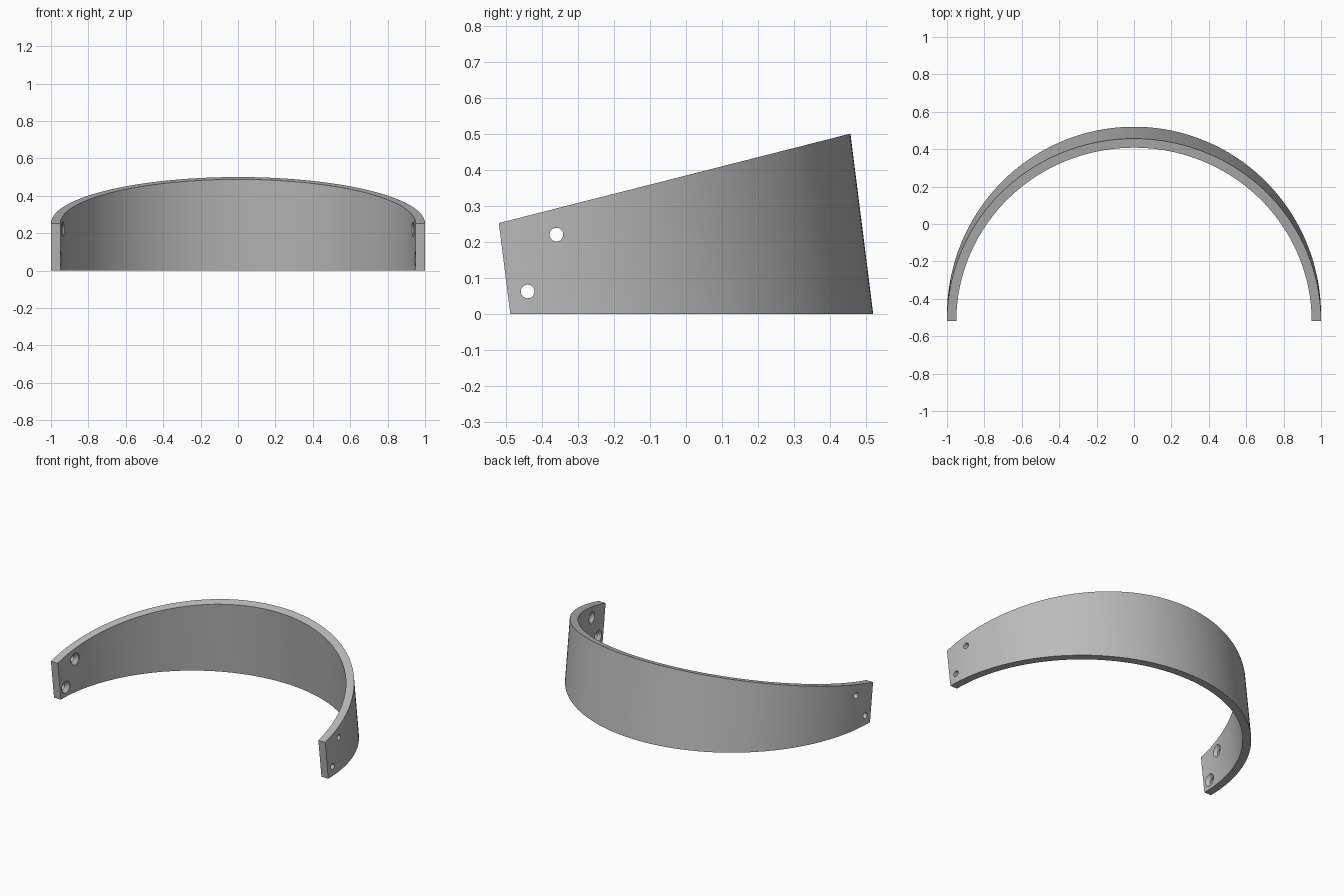
import bpy, bmesh, math
from mathutils import Matrix

if "Cube" in bpy.data.objects:
    bpy.data.objects.remove(bpy.data.objects["Cube"])

TILT = math.radians(7.2)
START_Y = -0.488
SLOPE = 0.2544
SEGMENTS = 128

grey = bpy.data.materials.new("plain grey")
grey.use_nodes = True
grey.diffuse_color = (0.5, 0.5, 0.5, 1)
grey.node_tree.nodes["Principled BSDF"].inputs["Base Color"].default_value = (0.5, 0.5, 0.5, 1)


def make_object(name, bm):
    bmesh.ops.recalc_face_normals(bm, faces=bm.faces)
    mesh = bpy.data.meshes.new(name)
    bm.to_mesh(mesh)
    bm.free()
    mesh.materials.append(grey)
    obj = bpy.data.objects.new(name, mesh)
    bpy.context.collection.objects.link(obj)
    return obj


def band_point(radius, angle, top):
    """Point on a leaning cylinder, on the ground or on the sloped top plane."""
    y = START_Y + radius * math.sin(angle) / math.cos(TILT)
    z = 0.0
    if top:
        z = (0.252 + SLOPE * (y + 0.52)) / (1 + SLOPE * math.tan(TILT))
    return radius * math.cos(angle), y - z * math.tan(TILT), z


# Leaning half-ring band with a sloped top
bm = bmesh.new()
rings = []
for i in range(SEGMENTS + 1):
    angle = math.pi * i / SEGMENTS
    rings.append([bm.verts.new(band_point(r, angle, top))
                  for r, top in ((1, False), (1, True), (0.95, True), (0.95, False))])
for a, b in zip(rings, rings[1:]):
    for k in range(4):
        n = (k + 1) % 4
        bm.faces.new((a[k], a[n], b[n], b[k]))
bm.faces.new(rings[0])
bm.faces.new(rings[-1])
band = make_object("curved_band", bm)


def cut_hole(side, y, z, inner_x):
    """Screw hole through the wall, countersunk from the inside."""
    bm = bmesh.new()
    profile = ((inner_x - 0.05, 0.04), (inner_x, 0.04), (inner_x + 0.021, 0.019), (1.1, 0.019))
    loops = []
    for x, r in profile:
        ring = bmesh.ops.create_circle(bm, segments=32, radius=r)["verts"]
        bmesh.ops.transform(bm, verts=ring, matrix=Matrix.Translation((side * x, y, z))
                            @ Matrix.Rotation(math.pi / 2, 4, "Y"))
        loops.append(ring)
    for a, b in zip(loops, loops[1:]):
        for k in range(32):
            n = (k + 1) % 32
            bm.faces.new((a[k], a[n], b[n], b[k]))
    bm.faces.new(loops[0])
    bm.faces.new(loops[-1])
    cutter = make_object("hole_cutter", bm)
    cutter.hide_render = True
    mod = band.modifiers.new("screw_hole", "BOOLEAN")
    mod.operation = "DIFFERENCE"
    mod.solver = "EXACT"
    mod.object = cutter
    bpy.ops.object.modifier_apply(modifier=mod.name)
    bpy.data.objects.remove(cutter)


bpy.context.view_layer.objects.active = band
band.select_set(True)
for side in (-1, 1):
    cut_hole(side, -0.36, 0.22, 0.937)
    cut_hole(side, -0.44, 0.062, 0.948)

bpy.ops.object.shade_smooth_by_angle(angle=math.radians(25))
